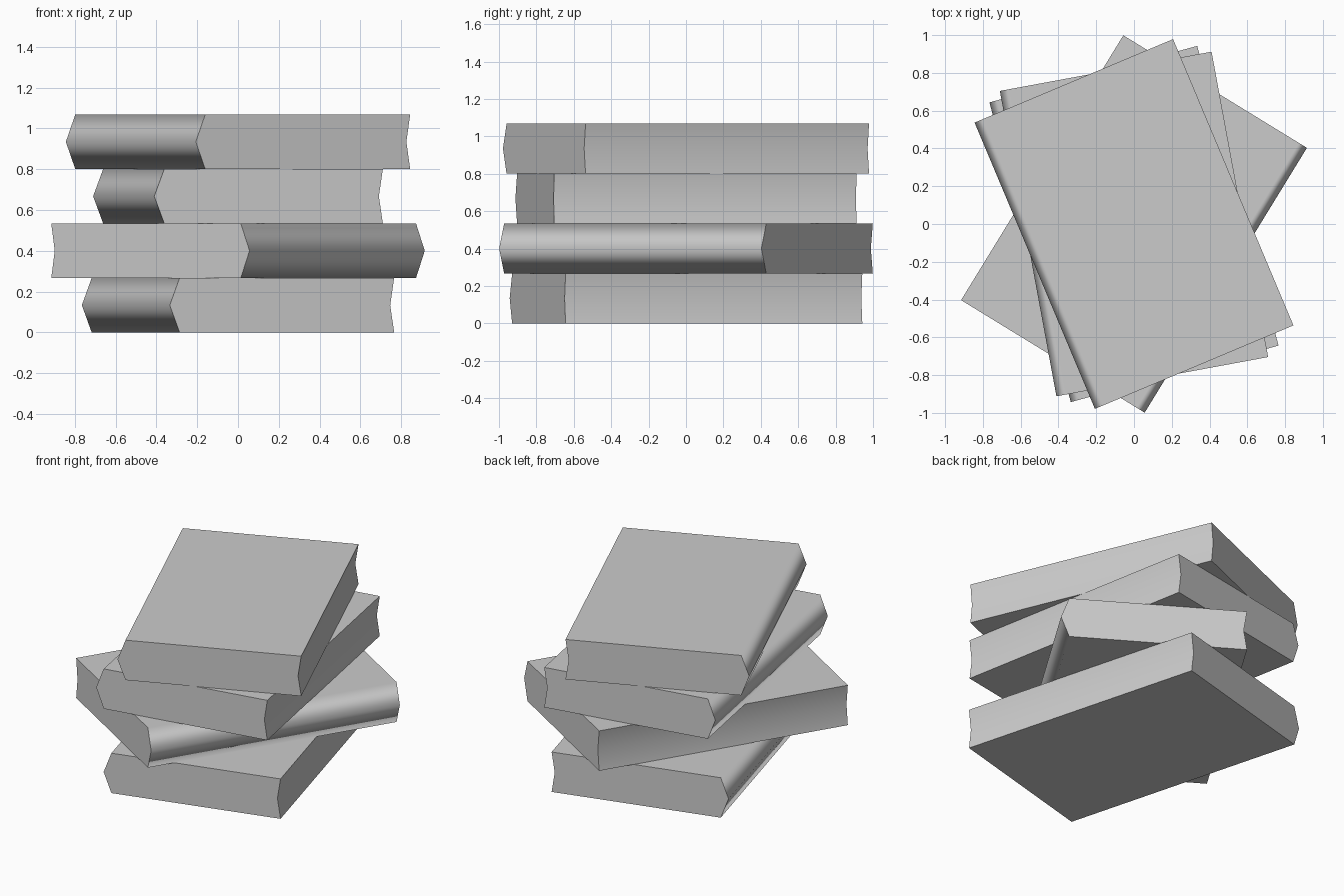
import bpy
import bmesh
from math import radians

cube = bpy.data.objects.get("Cube")
if cube:
    bpy.data.objects.remove(cube, do_unlink=True)

HEIGHT = 0.267       # thickness of one book
HALF_LENGTH = 0.822
HALF_WIDTH = 0.57
SPINE_BULGE = 0.05
FORE_INSET = 0.02

grey = bpy.data.materials.new("plain grey")
grey.use_nodes = True
colour = (0.6, 0.6, 0.6, 1)
grey.diffuse_color = colour
grey.node_tree.nodes["Principled BSDF"].inputs["Base Color"].default_value = colour


def make_book(name, level, angle):
    """Extrude the book's cross-section: bulging spine on -x, hollow fore edge on +x."""
    profile = [
        (-HALF_WIDTH + SPINE_BULGE, 0),
        (HALF_WIDTH, 0),
        (HALF_WIDTH - FORE_INSET, HEIGHT / 2),
        (HALF_WIDTH, HEIGHT),
        (-HALF_WIDTH + SPINE_BULGE, HEIGHT),
        (-HALF_WIDTH, HEIGHT / 2),
    ]
    bm = bmesh.new()
    end = bm.faces.new([bm.verts.new((x, -HALF_LENGTH, z)) for x, z in profile])
    grown = bmesh.ops.extrude_face_region(bm, geom=[end], use_keep_orig=True)
    verts = [g for g in grown["geom"] if isinstance(g, bmesh.types.BMVert)]
    bmesh.ops.translate(bm, verts=verts, vec=(0, 2 * HALF_LENGTH, 0))
    bmesh.ops.recalc_face_normals(bm, faces=bm.faces)
    mesh = bpy.data.meshes.new(name)
    bm.to_mesh(mesh)
    bm.free()
    mesh.materials.append(grey)

    book = bpy.data.objects.new(name, mesh)
    bpy.context.collection.objects.link(book)
    book.location.z = level * HEIGHT
    book.rotation_euler.z = radians(angle)

    # Rounded spine blends into the covers, all other edges stay sharp
    bpy.ops.object.select_all(action="DESELECT")
    book.select_set(True)
    bpy.context.view_layer.objects.active = book
    bpy.ops.object.shade_smooth_by_angle(angle=radians(80))
    weighted = book.modifiers.new("flat covers", "WEIGHTED_NORMAL")
    weighted.keep_sharp = True
    weighted.weight = 100


# Stack from the bottom up, each book turned its own way
for level, (name, angle) in enumerate([
    ("bottom_book", 15.2),
    ("reversed_book", 148.5),
    ("third_book", 10.5),
    ("top_book", 22.8),
]):
    make_book(name, level, angle)
